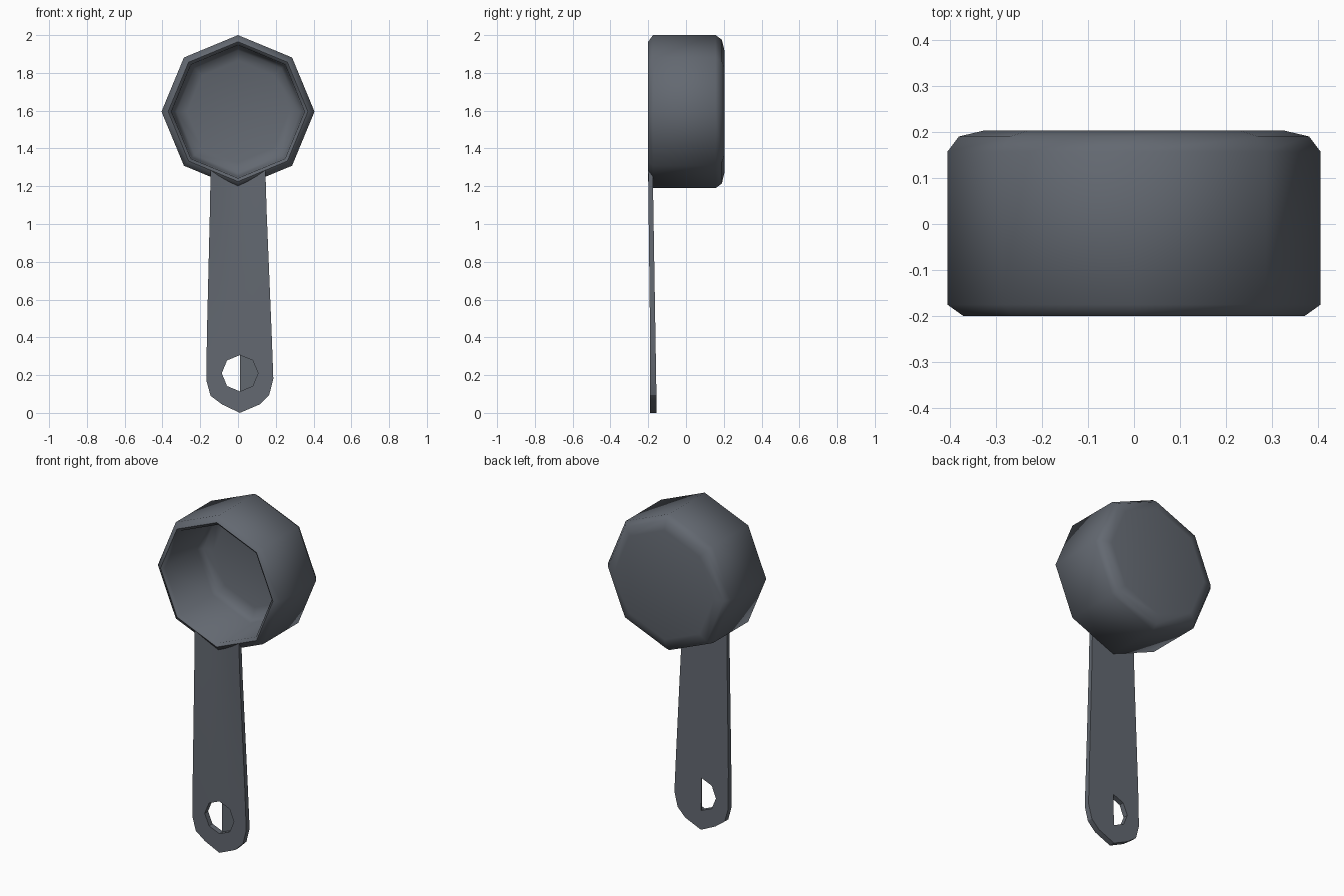
import bpy, bmesh, math

cube = bpy.data.objects.get("Cube")
if cube:
    bpy.data.objects.remove(cube)

# Single slate grey plastic
grey = bpy.data.materials.new("slate grey")
grey.use_nodes = True
colour = (0.125, 0.14, 0.165, 1)
grey.diffuse_color = colour
grey.node_tree.nodes["Principled BSDF"].inputs["Base Color"].default_value = colour


def finish(name, bm, smooth_angle):
    bmesh.ops.remove_doubles(bm, verts=bm.verts, dist=0.0005)
    bmesh.ops.recalc_face_normals(bm, faces=bm.faces)
    mesh = bpy.data.meshes.new(name)
    bm.to_mesh(mesh)
    bm.free()
    mesh.materials.append(grey)
    obj = bpy.data.objects.new(name, mesh)
    bpy.context.collection.objects.link(obj)
    bpy.ops.object.select_all(action='DESELECT')
    obj.select_set(True)
    bpy.context.view_layer.objects.active = obj
    bpy.ops.object.shade_smooth_by_angle(angle=math.radians(smooth_angle))
    return obj


# Cup: eight-sided lathe about the y axis, profile is (radius, y)
SIDES, CUP_Z = 8, 1.595
profile = [(0.325, 0.203), (0.38, 0.19), (0.405, 0.157), (0.405, -0.175),
           (0.37, -0.2), (0.352, -0.185), (0.345, 0.11), (0.325, 0.14), (0.27, 0.155)]
bm = bmesh.new()
rings = []
for r, y in profile:
    angles = [2 * math.pi * i / SIDES for i in range(SIDES)]
    rings.append([bm.verts.new((r * math.cos(a), y, CUP_Z + r * math.sin(a))) for a in angles])
for a, b in zip(rings, rings[1:]):
    for i in range(SIDES):
        j = (i + 1) % SIDES
        bm.faces.new((a[i], a[j], b[j], b[i]))
bm.faces.new(rings[0])
bm.faces.new(rings[-1])
finish("cup", bm, 60)

# Handle: flat back, front dished towards the cup
TAB_Z, TOP_Z = 0.4, 1.225
COLS, ROWS = 6, 5


def front_y(u, t):
    return -0.19 - 0.01 * t + 0.017 * t * (1 - u * u)


def back_y(z):
    return -0.155 - 0.02 * z / TOP_Z


def grid_point(c, r):
    u, t = 2 * c / COLS - 1, r / ROWS
    x = 0.007 * (1 - t) + u * (0.172 - 0.027 * t)
    z = TAB_Z + (TOP_Z - TAB_Z) * t
    if r == ROWS:
        z += 0.414 * abs(x)
    return u, t, x, z


bm = bmesh.new()
front, back = {}, {}
for c in range(COLS + 1):
    for r in range(ROWS + 1):
        u, t, x, z = grid_point(c, r)
        front[c, r] = bm.verts.new((x, front_y(u, t), z))
        back[c, r] = bm.verts.new((x, back_y(z), z))
for r in range(ROWS):
    for c in range(COLS):
        for side in (front, back):
            bm.faces.new((side[c, r], side[c + 1, r], side[c + 1, r + 1], side[c, r + 1]))
    for c in (0, COLS):
        bm.faces.new((front[c, r], front[c, r + 1], back[c, r + 1], back[c, r]))
for c in range(COLS):
    bm.faces.new((front[c, ROWS], front[c + 1, ROWS], back[c + 1, ROWS], back[c, ROWS]))

# Rounded tab with hanging hole, joined to the bottom row of the handle
tab = [(0.187, 0.18), (0.165, 0.095), (0.115, 0.045), (0.01, 0.0),
       (-0.085, 0.045), (-0.145, 0.09), (-0.167, 0.17)]
HOLE_X, HOLE_Z, HOLE_R = 0.01, 0.21, 0.096
hole = [(HOLE_X + HOLE_R * math.sin(k * math.pi / 4), HOLE_Z + HOLE_R * math.cos(k * math.pi / 4))
        for k in range(8)]
layers = []
for side, y_at in ((front, lambda z: -0.19), (back, back_y)):
    seam = [side[c, 0] for c in range(COLS + 1)]
    outer = [bm.verts.new((x, y_at(z), z)) for x, z in tab]
    inner = [bm.verts.new((x, y_at(z), z)) for x, z in hole]
    loop = seam + outer
    edges = []
    for ring in (loop, inner):
        for a, b in zip(ring, ring[1:] + ring[:1]):
            edges.append(bm.edges.get((a, b)) or bm.edges.new((a, b)))
    bmesh.ops.triangle_fill(bm, use_beauty=True, edges=edges, normal=(0, -1, 0))
    layers.append(([seam[-1]] + outer + [seam[0]], inner + inner[:1]))
for f, b in zip(*layers):
    for i in range(len(f) - 1):
        bm.faces.new((f[i], f[i + 1], b[i + 1], b[i]))
finish("handle", bm, 30)

# Thin web closing the left half of the hole, flush with the back
bm = bmesh.new()
half = hole[:5]
near = [bm.verts.new((x, back_y(z) - 0.006, z)) for x, z in half]
far = [bm.verts.new((x, back_y(z), z)) for x, z in half]
bm.faces.new(near)
bm.faces.new(far)
for i in range(5):
    j = (i + 1) % 5
    bm.faces.new((near[i], near[j], far[j], far[i]))
finish("hole_web", bm, 30)
